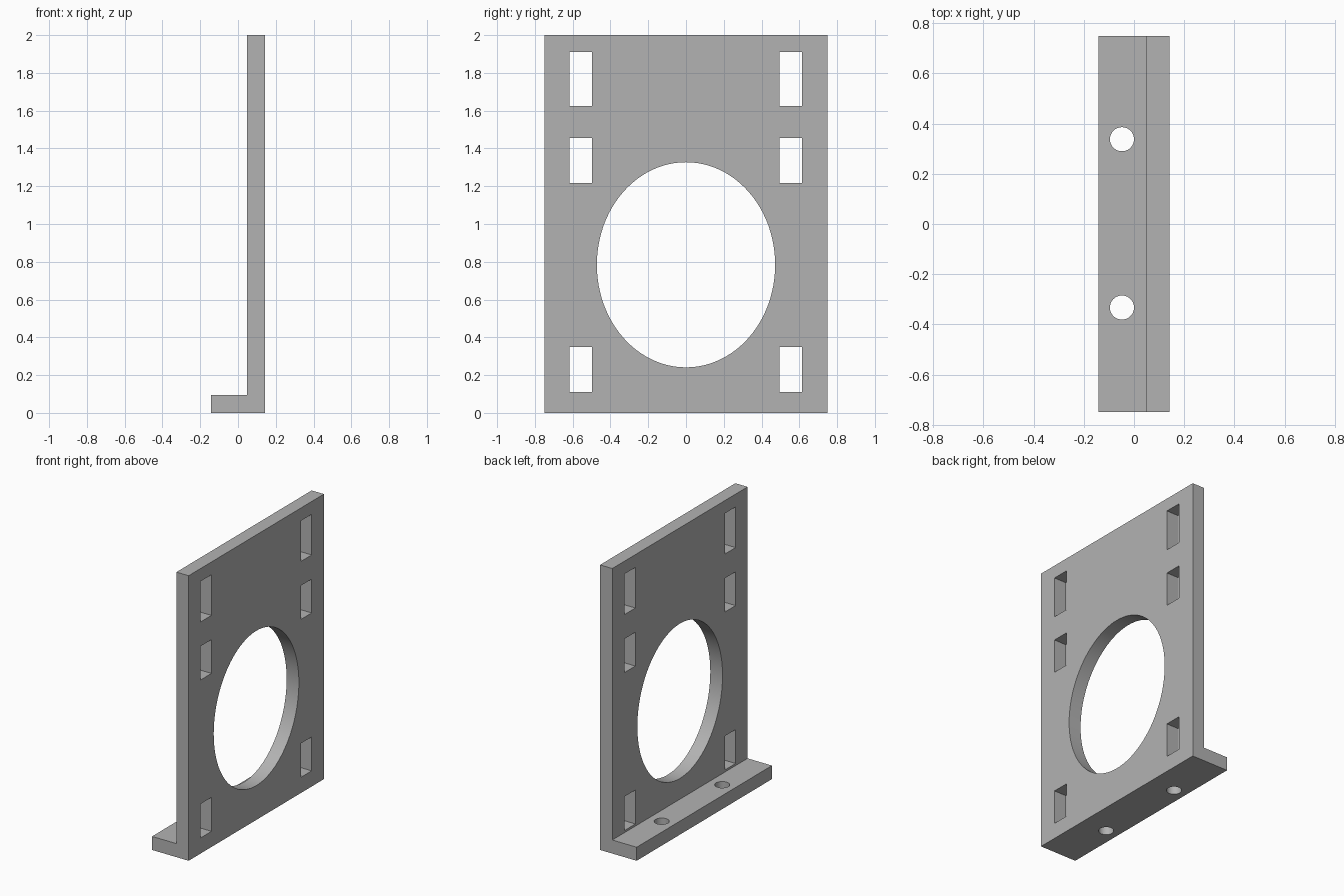
import bpy
import bmesh
from mathutils import Matrix
from math import radians

cube = bpy.data.objects.get("Cube")
if cube:
    bpy.data.objects.remove(cube, do_unlink=True)

grey = bpy.data.materials.new("plain grey")
grey.use_nodes = True
colour = (0.45, 0.45, 0.45, 1)
grey.diffuse_color = colour
grey.node_tree.nodes["Principled BSDF"].inputs["Base Color"].default_value = colour


def make_object(name, bm):
    bmesh.ops.recalc_face_normals(bm, faces=bm.faces)
    mesh = bpy.data.meshes.new(name)
    bm.to_mesh(mesh)
    bm.free()
    mesh.materials.append(grey)
    obj = bpy.data.objects.new(name, mesh)
    bpy.context.collection.objects.link(obj)
    return obj


def add_box(bm, centre, size):
    bmesh.ops.create_cube(bm, size=1, matrix=Matrix.Translation(centre) @ Matrix.Diagonal((*size, 1)))


def add_cylinder(bm, matrix, segments):
    bmesh.ops.create_cone(bm, cap_ends=True, segments=segments, radius1=1, radius2=1, depth=1, matrix=matrix)


half_width, half_depth, thickness = 0.142, 0.75, 0.095
inner = half_width - thickness
wall_x = half_width - thickness / 2

# L-shaped bracket extruded along y
bm = bmesh.new()
profile = [(-half_width, 0), (half_width, 0), (half_width, 2),
           (inner, 2), (inner, thickness), (-half_width, thickness)]
face = bm.faces.new([bm.verts.new((x, -half_depth, z)) for x, z in profile])
extruded = bmesh.ops.extrude_face_region(bm, geom=[face])["geom"]
bmesh.ops.translate(bm, vec=(0, 2 * half_depth, 0),
                    verts=[v for v in extruded if isinstance(v, bmesh.types.BMVert)])
bracket = make_object("angle_bracket", bm)

# Cutters: slots, large oval opening and mounting holes
bm = bmesh.new()
for low, high in [(0.11, 0.348), (1.218, 1.455), (1.625, 1.91)]:
    for y in (-0.557, 0.554):
        add_box(bm, (wall_x, y, (low + high) / 2), (0.16, 0.12, high - low))
oval = (Matrix.Translation((wall_x, 0, 0.784)) @ Matrix.Diagonal((1, 0.472, 0.543, 1))
        @ Matrix.Rotation(radians(90), 4, "Y") @ Matrix.Diagonal((1, 1, 0.16, 1)))
add_cylinder(bm, oval, 96)
for y in (-0.333, 0.338):
    hole = Matrix.Translation((-0.048, y, thickness / 2)) @ Matrix.Diagonal((0.048, 0.048, 0.2, 1))
    add_cylinder(bm, hole, 48)
cutter = make_object("opening_cutter", bm)
cutter.hide_render = True

# Cut the openings and remove the helper
cut = bracket.modifiers.new("openings", "BOOLEAN")
cut.operation = "DIFFERENCE"
cut.solver = "EXACT"
cut.object = cutter
bpy.ops.object.select_all(action="DESELECT")
bracket.select_set(True)
bpy.context.view_layer.objects.active = bracket
bpy.ops.object.modifier_apply(modifier=cut.name)
bpy.data.objects.remove(cutter, do_unlink=True)
bpy.ops.object.shade_smooth_by_angle(angle=radians(30))
